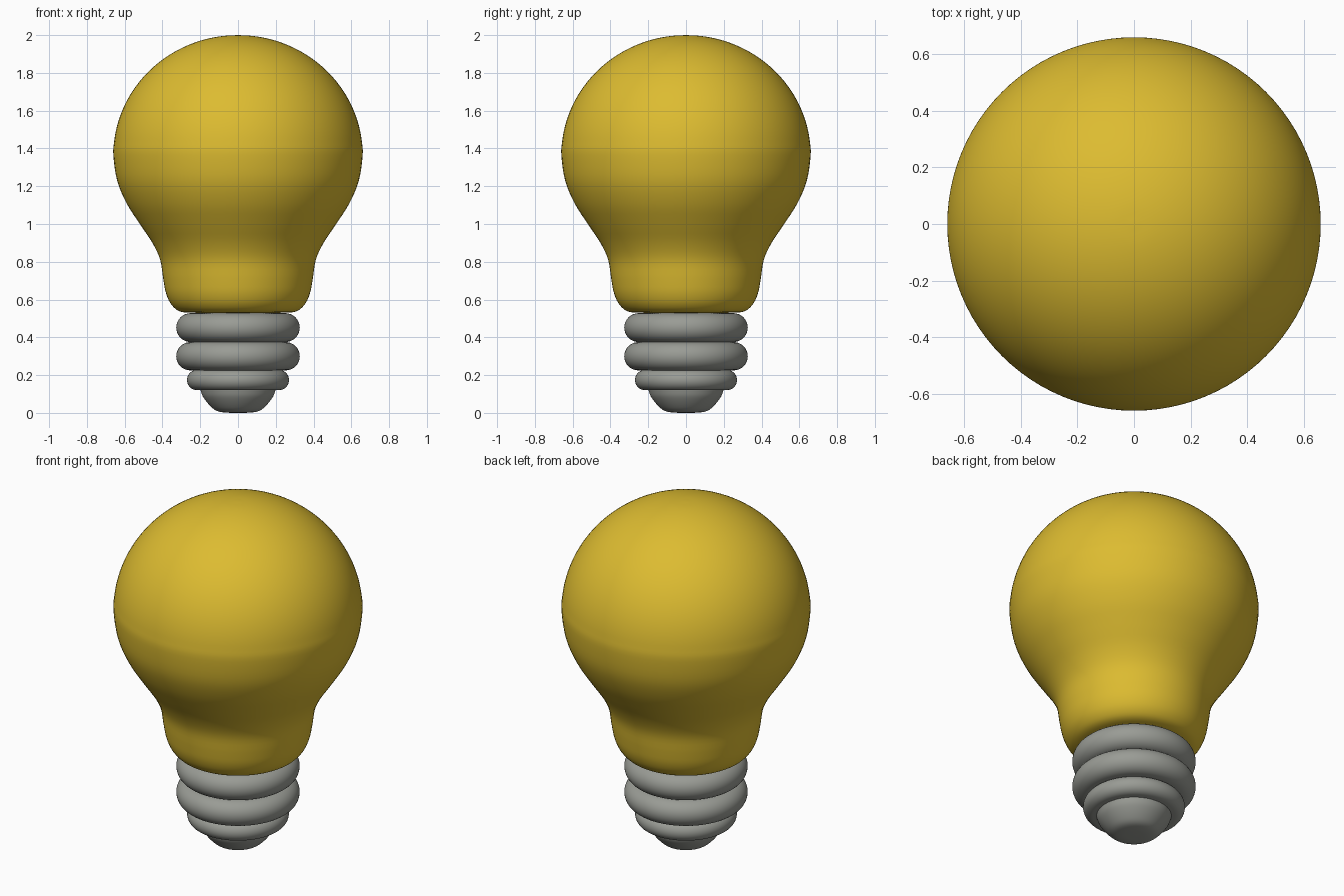
import bpy
import bmesh
import math
from mathutils import Vector

cube = bpy.data.objects.get("Cube")
if cube:
    bpy.data.objects.remove(cube, do_unlink=True)

SEGMENTS = 96


def make_material(name, rgb, roughness):
    mat = bpy.data.materials.new(name)
    mat.use_nodes = True
    mat.diffuse_color = (*rgb, 1)
    bsdf = mat.node_tree.nodes["Principled BSDF"]
    bsdf.inputs["Base Color"].default_value = (*rgb, 1)
    bsdf.inputs["Roughness"].default_value = roughness
    return mat


def smooth_curve(points, steps=6):
    """Catmull-Rom curve through the (radius, height) points."""
    p = [Vector(q) for q in points]
    p = [2 * p[0] - p[1]] + p + [2 * p[-1] - p[-2]]
    out = []
    for a, b, c, d in zip(p, p[1:], p[2:], p[3:]):
        for i in range(steps):
            t = i / steps
            out.append(b + (c - a) * t / 2 + (a * 2 - b * 5 + c * 4 - d) * t**2 / 2
                       + (b * 3 - a - c * 3 + d) * t**3 / 2)
    return out + [p[-2]]


def lathe(name, profile, mat):
    """Spin a bottom-to-top profile about the z axis and shade it smooth."""
    bm = bmesh.new()
    verts = [bm.verts.new((max(r, 0), 0, z)) for r, z in profile]
    edges = [bm.edges.new(pair) for pair in zip(verts, verts[1:])]
    bmesh.ops.spin(bm, geom=verts + edges, cent=(0, 0, 0), axis=(0, 0, 1),
                   angle=math.tau, steps=SEGMENTS, use_duplicate=False)
    bmesh.ops.remove_doubles(bm, verts=bm.verts, dist=0.0005)
    bmesh.ops.recalc_face_normals(bm, faces=bm.faces)
    mesh = bpy.data.meshes.new(name)
    bm.to_mesh(mesh)
    bm.free()
    mesh.materials.append(mat)
    obj = bpy.data.objects.new(name, mesh)
    bpy.context.collection.objects.link(obj)
    mesh.polygons.foreach_set("use_smooth", [True] * len(mesh.polygons))
    return obj


def ring_profile(radius, bottom, top):
    """Flat-topped band whose outer side is a rounded bulge."""
    half, mid = (top - bottom) / 2, (top + bottom) / 2
    bulge = [(radius - half + half * math.cos(a), mid + half * math.sin(a))
             for a in (math.pi * (i / 16 - 0.5) for i in range(17))]
    return [(0, bottom)] + bulge + [(0, top)]


yellow = make_material("bulb yellow", (0.72, 0.50, 0.03), 0.5)
grey = make_material("cap grey", (0.32, 0.33, 0.30), 0.5)

# Bulb: rounded collar, narrow neck and a nearly spherical dome
neck = [(0, 0.53), (0.2, 0.53), (0.3, 0.535), (0.35, 0.57), (0.38, 0.63),
        (0.396, 0.71), (0.412, 0.81), (0.453, 0.9), (0.52, 1.0),
        (0.59, 1.11), (0.64, 1.23)]
dome = [(0.66 * math.cos(a), 1.365 + 0.635 * math.sin(a))
        for a in (math.pi / 2 * i / 14 for i in range(15))]
lathe("glass_bulb", smooth_curve(neck + dome, 4), yellow)

# Screw cap: stacked rounded rings
rings = {"upper": (0.327, 0.375, 0.528),
         "middle": (0.327, 0.225, 0.375),
         "lower": (0.27, 0.12, 0.228)}
for label, (radius, bottom, top) in rings.items():
    lathe(label + "_screw_ring", ring_profile(radius, bottom, top), grey)

# Contact tip: shallow rounded cone under the rings
tip = [(0, 0), (0.07, 0.002), (0.115, 0.012), (0.15, 0.04),
       (0.185, 0.085), (0.2, 0.125), (0, 0.13)]
lathe("contact_tip", smooth_curve(tip[:-1]) + [Vector(tip[-1])], grey)
